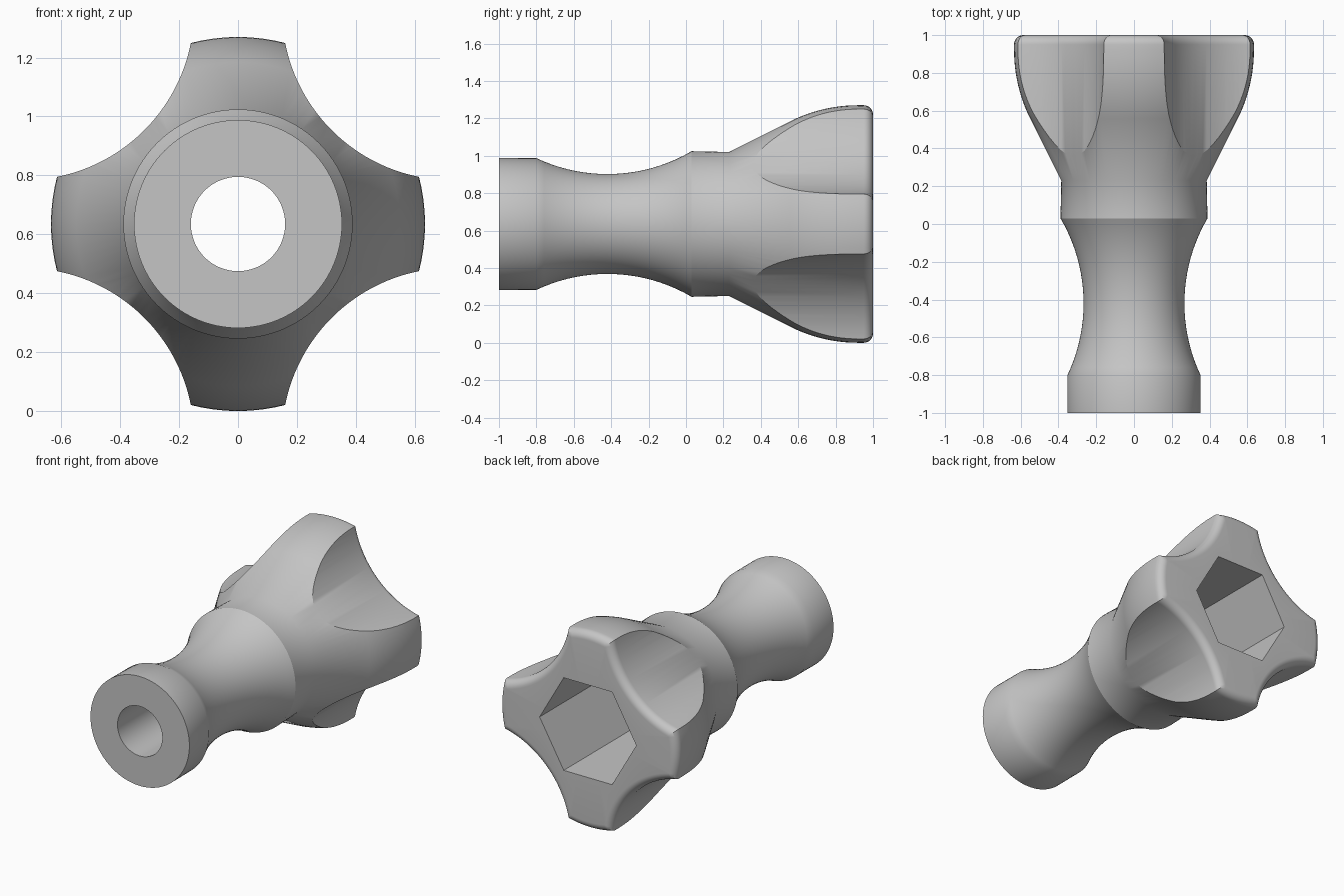
import bpy, bmesh
from math import sin, cos, pi, radians, sqrt

cube = bpy.data.objects.get("Cube")
if cube:
    bpy.data.objects.remove(cube, do_unlink=True)

AXIS_Z = 0.635      # height of the long axis
HEAD_R = 0.635
FILLET = 0.05

grey = bpy.data.materials.new("plain_grey")
grey.use_nodes = True
colour = (0.56, 0.56, 0.56, 1)
grey.diffuse_color = colour
grey.node_tree.nodes["Principled BSDF"].inputs["Base Color"].default_value = colour


def lathe(name, profile, segs, x=0, z=AXIS_Z, closed=False):
    """Spin (y, radius) points round an axis parallel to y."""
    bm = bmesh.new()
    rings = [[bm.verts.new((x + r * cos(2 * pi * k / segs), y, z + r * sin(2 * pi * k / segs)))
              for k in range(segs)] for y, r in profile]
    pairs = list(zip(rings, rings[1:]))
    if closed:
        pairs.append((rings[-1], rings[0]))
    else:
        bm.faces.new(rings[0])
        bm.faces.new(rings[-1])
    for a, b in pairs:
        for k in range(segs):
            n = (k + 1) % segs
            bm.faces.new((a[k], a[n], b[n], b[k]))
    bmesh.ops.recalc_face_normals(bm, faces=bm.faces)
    mesh = bpy.data.meshes.new(name)
    bm.to_mesh(mesh)
    bm.free()
    mesh.materials.append(grey)
    obj = bpy.data.objects.new(name, mesh)
    bpy.context.collection.objects.link(obj)
    return obj


def cut(body, cutter):
    cutter.hide_render = True
    mod = body.modifiers.new("cut", 'BOOLEAN')
    mod.operation = 'DIFFERENCE'
    mod.solver = 'EXACT'
    mod.object = cutter
    bpy.context.view_layer.objects.active = body
    bpy.ops.object.modifier_apply(modifier=mod.name)
    bpy.data.objects.remove(cutter, do_unlink=True)


# Body outline: bore, front collar, waisted neck, middle band, flared head
profile = [(-1, 0.16), (-1, 0.353)]
for i in range(21):
    y = -0.8 + 0.83 * i / 20
    profile.append((y, 0.267 + 0.89 - sqrt(0.89 ** 2 - (y + 0.42) ** 2)))
profile.append((0.23, 0.385))
for i in range(13):
    t = radians(26.6) * (1 - i / 12)
    profile.append((0.92 - 0.81 * sin(t), HEAD_R - 0.81 * (1 - cos(t))))
for i in range(9):
    t = pi / 2 * i / 8
    profile.append((1 - FILLET + FILLET * sin(t), HEAD_R - FILLET * (1 - cos(t))))
profile.append((1, 0.16))
body = lathe("handle_body", profile, 96, closed=True)

# Four finger scallops with rounded rear edges
scallop = [(0, 0.578)]
for i in range(9):
    t = pi / 2 * i / 8
    scallop.append((1 - FILLET + FILLET * sin(t), 0.578 + FILLET * (1 - cos(t))))
scallop.append((1.1, 0.578 + FILLET))
for sx in (-1, 1):
    for sz in (-1, 1):
        cut(body, lathe("scallop_cutter", scallop, 128, sx * 0.727, AXIS_Z + sz * 0.727))

# Hexagonal socket in the rear
cut(body, lathe("socket_cutter", [(0.2, 0.345), (1.1, 0.345)], 6))

bpy.ops.object.select_all(action='DESELECT')
body.select_set(True)
bpy.context.view_layer.objects.active = body
bpy.ops.object.shade_smooth_by_angle(angle=radians(30))
